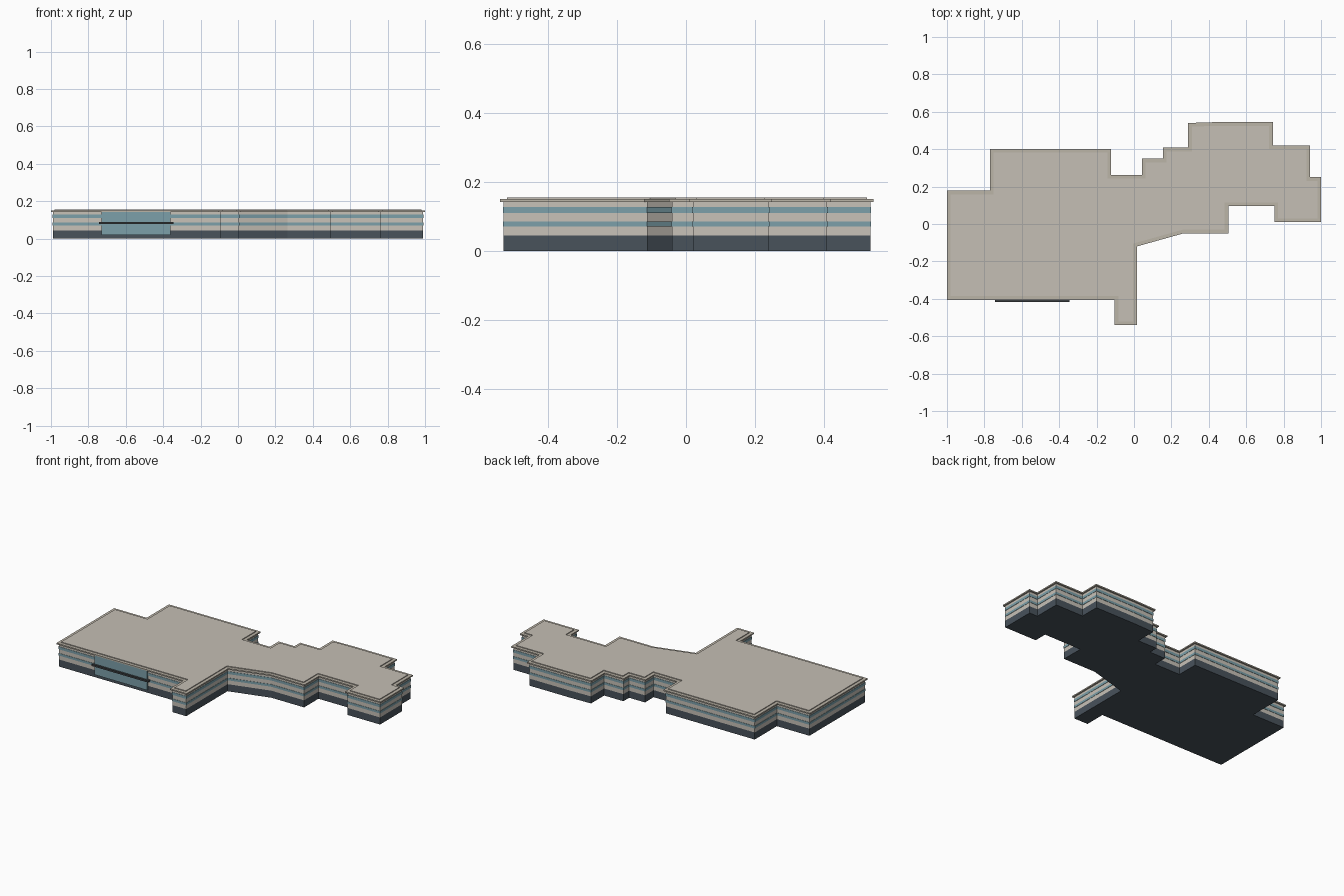
import bpy
import bmesh
from mathutils import Vector

old = bpy.data.objects.get("Cube")
if old:
    bpy.data.objects.remove(old, do_unlink=True)


def material(name, r, g, b):
    mat = bpy.data.materials.new(name)
    mat.use_nodes = True
    mat.diffuse_color = (r, g, b, 1)
    shader = mat.node_tree.nodes["Principled BSDF"]
    shader.inputs["Base Color"].default_value = (r, g, b, 1)
    shader.inputs["Roughness"].default_value = 0.8
    return mat


stone = material("pale stone", 0.58, 0.54, 0.48)
roofing = material("roof beige", 0.56, 0.52, 0.46)
trim = material("trim beige", 0.50, 0.46, 0.39)
glass = material("blue glass", 0.20, 0.35, 0.40)
slate = material("dark slate", 0.065, 0.085, 0.105)
metal = material("dark metal", 0.045, 0.05, 0.055)

# Outer eave outline, counter-clockwise from the front right corner
OUTLINE = [Vector(p) for p in (
    (-1, -.405), (-.103, -.405), (-.103, -.54), (.015, -.54), (.015, -.12),
    (.265, -.05), (.505, -.05), (.505, .095), (.75, .095), (.75, .01),
    (1, .01), (1, .25), (.942, .25), (.942, .42), (.743, .42), (.743, .545),
    (.45, .545), (.29, .54), (.29, .408), (.154, .408), (.154, .35),
    (.042, .35), (.042, .262), (-.122, .262), (-.122, .402),
    (-.77, .402), (-.77, .178), (-1, .178))]


def inset_outline(distance):
    """Move every edge inward by a distance, keeping mitred corners."""
    result = []
    for i, p in enumerate(OUTLINE):
        a = (p - OUTLINE[i - 1]).normalized()
        b = (OUTLINE[(i + 1) % len(OUTLINE)] - p).normalized()
        na, nb = Vector((-a.y, a.x)), Vector((-b.y, b.x))
        result.append(p + (na + nb) * distance / (1 + na.dot(nb)))
    return result


def finish(bm, name, mat):
    bmesh.ops.recalc_face_normals(bm, faces=bm.faces)
    mesh = bpy.data.meshes.new(name)
    bm.to_mesh(mesh)
    bm.free()
    mesh.materials.append(mat)
    obj = bpy.data.objects.new(name, mesh)
    bpy.context.collection.objects.link(obj)
    return obj


def sweep(name, mat, profile):
    """Run a closed profile of (inset, height) round the outline."""
    bm = bmesh.new()
    rings = [[bm.verts.new((p.x, p.y, z)) for p in inset_outline(d)]
             for d, z in profile]
    n = len(OUTLINE)
    for k, low in enumerate(rings):
        high = rings[(k + 1) % len(rings)]
        for i in range(n):
            j = (i + 1) % n
            bm.faces.new((low[i], low[j], high[j], high[i]))
    return finish(bm, name, mat)


def slab(name, mat, inset, bottom, top):
    """Solid block with the plan of the whole building."""
    bm = bmesh.new()
    low, high = [[bm.verts.new((p.x, p.y, z)) for p in inset_outline(inset)]
                 for z in (bottom, top)]
    bm.faces.new(low[::-1])
    bm.faces.new(high)
    for i in range(len(low)):
        j = (i + 1) % len(low)
        bm.faces.new((low[i], low[j], high[j], high[i]))
    return finish(bm, name, mat)


def box(name, mat, low, high):
    bm = bmesh.new()
    bmesh.ops.create_cube(bm, size=1)
    for v in bm.verts:
        v.co = [h if c > 0 else l for c, l, h in zip(v.co, low, high)]
    return finish(bm, name, mat)


WALL = 0.01

# Main body
slab("foundation", slate, WALL, 0, 0.045)
slab("walls", stone, WALL, 0.045, 0.143)

# Continuous window strips on both storeys
for name, z0, z1 in (("lower_windows", 0.071, 0.086),
                     ("upper_windows", 0.111, 0.128)):
    sweep(name, glass, [(WALL + .002, z0), (WALL - .002, z0),
                        (WALL - .002, z1), (WALL + .002, z1)])

# Eaves and raised roof
slab("cornice", trim, 0, 0.143, 0.151)
slab("roof", roofing, 0.02, 0.151, 0.156)

# Glazed entrance with its canopy
box("entrance_glass", glass, (-.73, -.404, .02), (-.36, -.392, .146))
box("entrance_canopy", metal, (-.742, -.417, .078), (-.344, -.392, .089))
